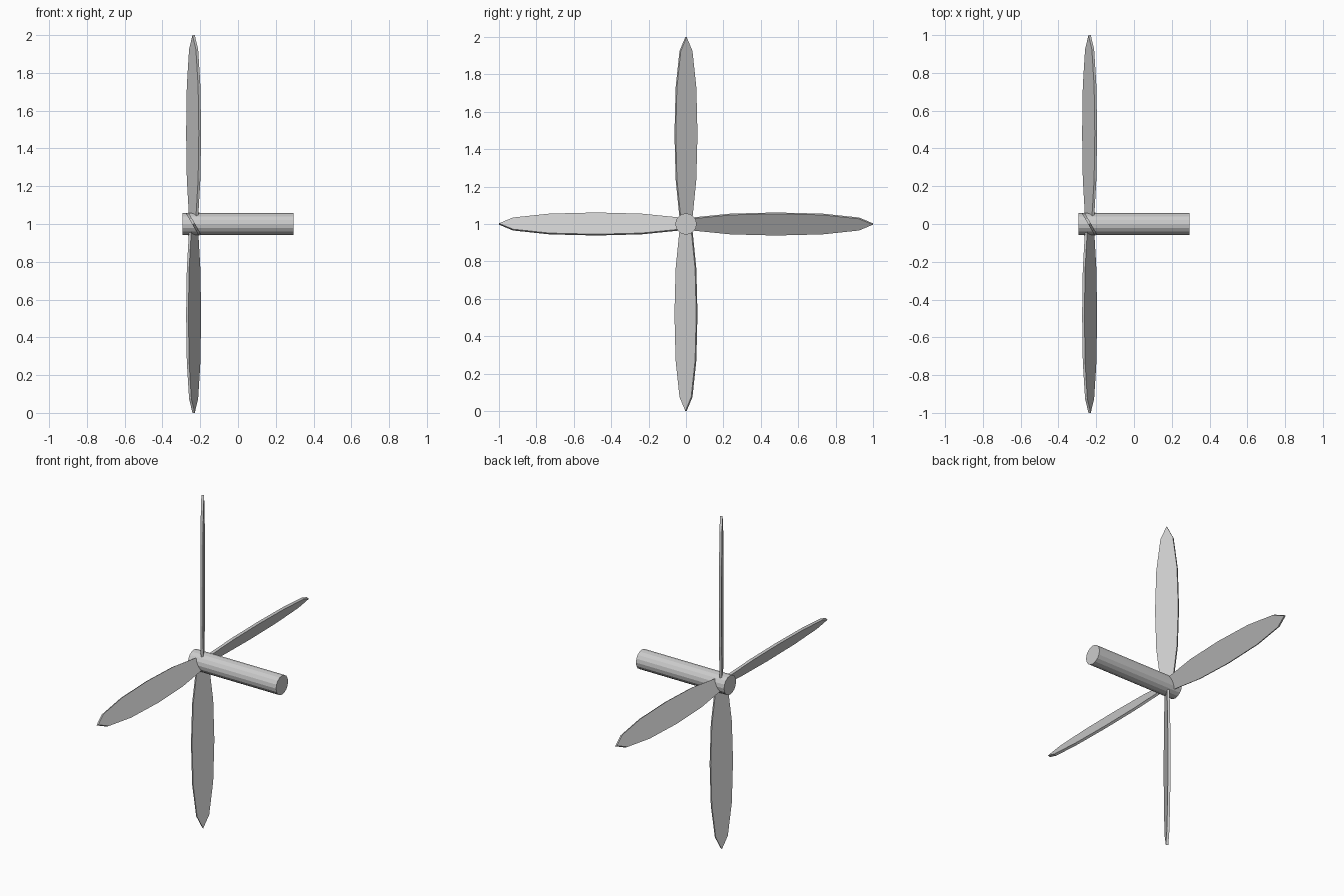
import bpy, bmesh
from math import radians
from mathutils import Matrix

cube = bpy.data.objects.get("Cube")
if cube:
    bpy.data.objects.remove(cube, do_unlink=True)

grey = bpy.data.materials.new("light_grey")
grey.use_nodes = True
grey.diffuse_color = (0.6, 0.6, 0.6, 1)
grey.node_tree.nodes["Principled BSDF"].inputs["Base Color"].default_value = (0.6, 0.6, 0.6, 1)

HUB_X, AXIS_Z = -0.235, 1.0
PITCH = radians(-30)
THICKNESS = 0.014
# Blade half widths by distance from the shaft axis
OUTLINE = [(0.03, 0.036), (0.24, 0.06), (0.48, 0.067), (0.73, 0.06), (0.925, 0.036)]


def add_object(name, bm):
    bmesh.ops.recalc_face_normals(bm, faces=bm.faces)
    mesh = bpy.data.meshes.new(name)
    bm.to_mesh(mesh)
    bm.free()
    mesh.materials.append(grey)
    obj = bpy.data.objects.new(name, mesh)
    bpy.context.collection.objects.link(obj)


# Shaft along x
bm = bmesh.new()
bmesh.ops.create_cone(bm, cap_ends=True, segments=16, radius1=0.057, radius2=0.057, depth=0.586,
                      matrix=Matrix.Translation((0, 0, AXIS_Z)) @ Matrix.Rotation(radians(90), 4, 'Y'))
add_object("shaft", bm)

# Four pitched flat blades with pointed tips
for i, name in enumerate(("top_blade", "front_blade", "bottom_blade", "back_blade")):
    bm = bmesh.new()
    points = [(w, r) for r, w in OUTLINE] + [(0, 1.0)] + [(-w, r) for r, w in reversed(OUTLINE)]
    face = bm.faces.new([bm.verts.new((-THICKNESS / 2, y, z)) for y, z in points])
    extruded = bmesh.ops.extrude_face_region(bm, geom=[face], use_keep_orig=True)
    verts = [v for v in extruded["geom"] if isinstance(v, bmesh.types.BMVert)]
    bmesh.ops.translate(bm, verts=verts, vec=(THICKNESS, 0, 0))
    place = (Matrix.Translation((HUB_X, 0, AXIS_Z))
             @ Matrix.Rotation(radians(90 * i), 4, 'X')
             @ Matrix.Rotation(-PITCH, 4, 'Z'))
    bm.transform(place)
    add_object(name, bm)
